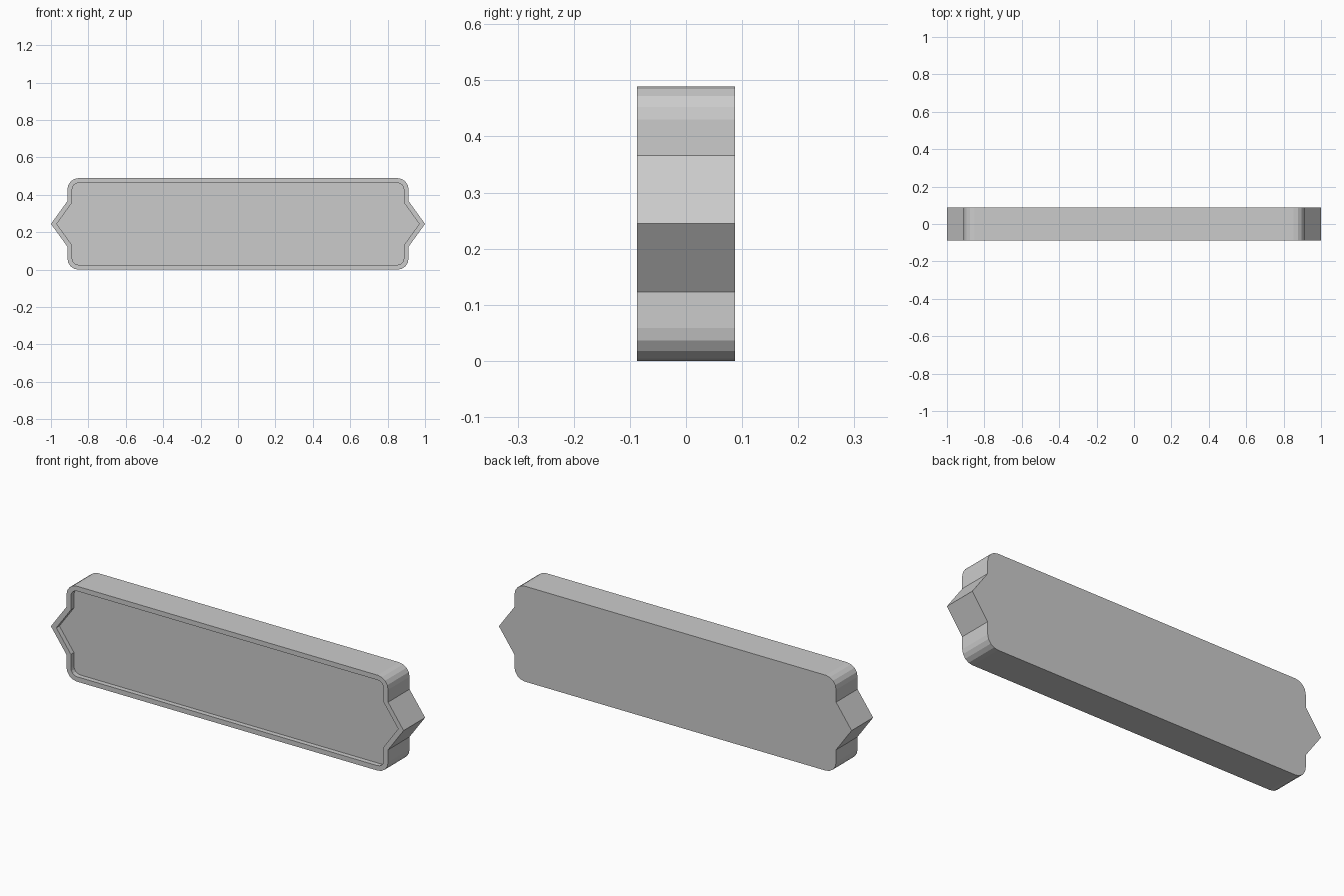
import bpy, bmesh, math
from mathutils import Vector

if "Cube" in bpy.data.objects:
    bpy.data.objects.remove(bpy.data.objects["Cube"])

W, H, D = 0.912, 0.489, 0.087      # shoulder half width, height, half depth
R, STEPS = 0.059, 4                # corner radius and facets
TIP, NOTCH = 1.0, 0.122            # point reach and half height
RIM, RECESS = 0.025, 0.025         # rim width and recess depth

grey = bpy.data.materials.new("plain_grey")
grey.diffuse_color = (0.6, 0.6, 0.6, 1)
grey.use_nodes = True
grey.node_tree.nodes["Principled BSDF"].inputs["Base Color"].default_value = grey.diffuse_color

# Quarter outline: end point, shoulder, rounded corner (relative to centre)
quarter = [(TIP, 0), (W, NOTCH)]
for i in range(STEPS + 1):
    a = math.pi / 2 * i / STEPS
    quarter.append((W - R + R * math.cos(a), H / 2 - R + R * math.sin(a)))

# Mirror the quarter into the full counter-clockwise outline
half = quarter + [(-x, z) for x, z in reversed(quarter)]
outline = half + [(-x, -z) for x, z in half[1:-1]]

bm = bmesh.new()
front = bm.faces.new([bm.verts.new((x, -D, z + H / 2)) for x, z in outline])

# Solid slab with a plain back
back = bm.faces.new([bm.verts.new((x, D, z + H / 2)) for x, z in reversed(outline)])
fv, bv = list(front.verts), list(reversed(back.verts))
n = len(fv)
for i in range(n):
    j = (i + 1) % n
    bm.faces.new((fv[j], fv[i], bv[i], bv[j]))
bm.normal_update()

# Even rim and sunken front panel
bmesh.ops.inset_individual(bm, faces=[front], thickness=RIM, use_even_offset=True)
panel = bmesh.ops.extrude_discrete_faces(bm, faces=[front])["faces"][0]
bmesh.ops.translate(bm, verts=panel.verts, vec=Vector((0, RECESS, 0)))
bmesh.ops.recalc_face_normals(bm, faces=bm.faces)

mesh = bpy.data.meshes.new("sign_plaque")
bm.to_mesh(mesh)
bm.free()
mesh.materials.append(grey)
plaque = bpy.data.objects.new("sign_plaque", mesh)
bpy.context.collection.objects.link(plaque)
